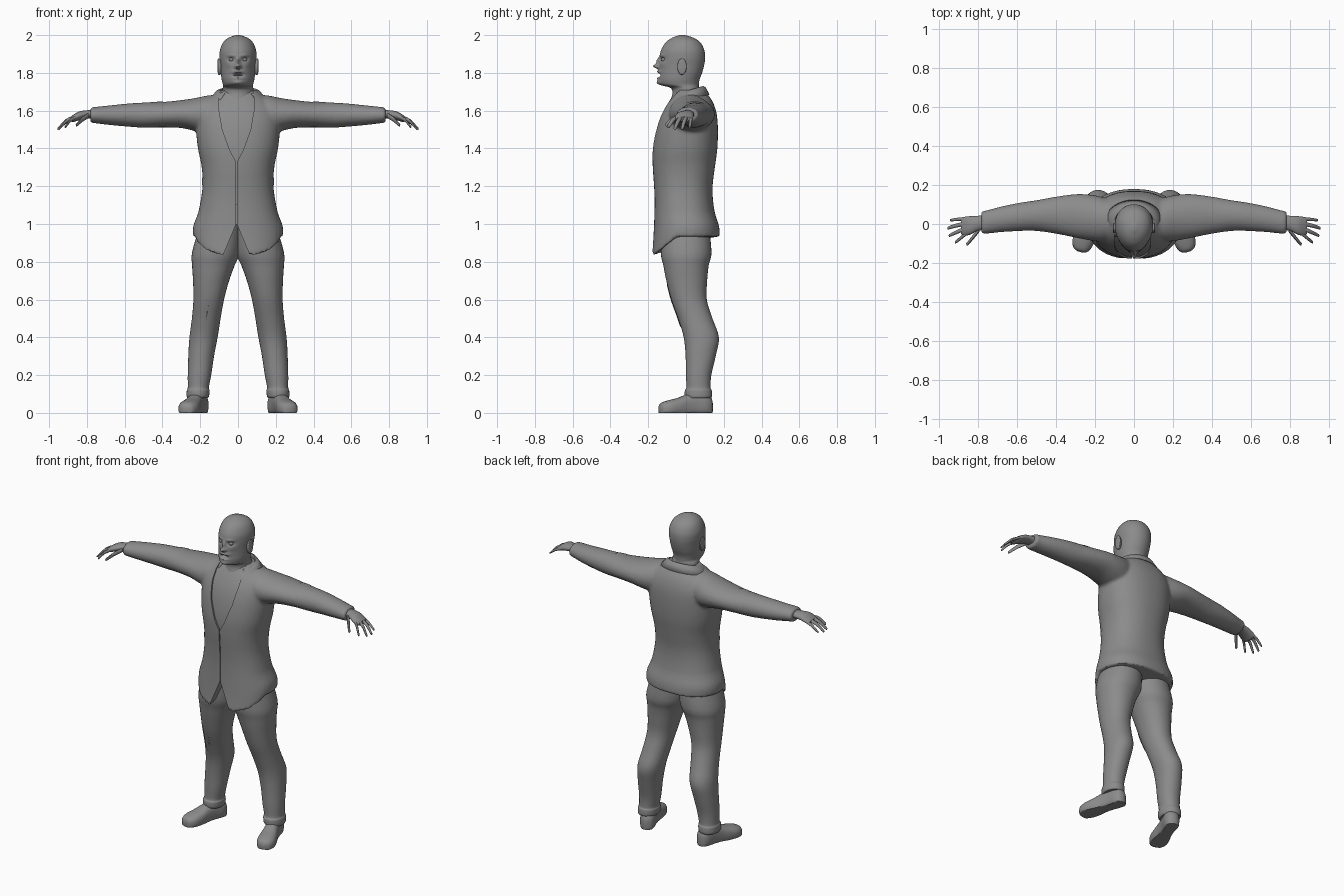
import bpy, bmesh, math
from mathutils import Matrix

if "Cube" in bpy.data.objects:
    bpy.data.objects.remove(bpy.data.objects["Cube"])

grey = bpy.data.materials.new("plain_grey")
grey.use_nodes = True
grey.diffuse_color = (0.26, 0.26, 0.26, 1)
grey.node_tree.nodes["Principled BSDF"].inputs["Base Color"].default_value = grey.diffuse_color


def finish(name, bm):
    """Turn a bmesh into a smooth shaded object."""
    bmesh.ops.recalc_face_normals(bm, faces=bm.faces)
    mesh = bpy.data.meshes.new(name)
    bm.to_mesh(mesh)
    bm.free()
    mesh.materials.append(grey)
    obj = bpy.data.objects.new(name, mesh)
    bpy.context.collection.objects.link(obj)
    shade(obj)
    return obj


def shade(obj):
    bpy.ops.object.select_all(action='DESELECT')
    obj.select_set(True)
    bpy.context.view_layer.objects.active = obj
    bpy.ops.object.shade_smooth_by_angle(angle=math.radians(40))


def spline(rings, steps):
    """Smooth interpolation between the key rings."""
    out = []
    for i in range(len(rings) - 1):
        a, b, c, d = (rings[max(0, min(len(rings) - 1, i + k))] for k in (-1, 0, 1, 2))
        for s in range(steps):
            t = s / steps
            out.append([0.5 * (2*q + (r - p)*t + (2*p - 5*q + 4*r - w)*t*t + (3*q - p - 3*r + w)*t**3)
                        for p, q, r, w in zip(a, b, c, d)])
    return out + [list(rings[-1])]


def loft(name, axis, rings, n=32, steps=4, power=1.0, egg=0.0, caps=True, shape=None, mirror=False):
    """Skin rings (t, u0, u1, v0, v1) along an axis; u, v are the other two axes in order."""
    bm = bmesh.new()
    rows = []
    place = {'x': lambda t, u, v: (t, u, v), 'y': lambda t, u, v: (u, t, v),
             'z': lambda t, u, v: (u, v, t)}[axis]
    for t, u0, u1, v0, v1 in spline(rings, steps):
        row = []
        for k in range(n):
            c, s = math.cos(k * math.tau / n), math.sin(k * math.tau / n)
            c = math.copysign(abs(c) ** power, c) * (1 + egg * s)
            s = math.copysign(abs(s) ** power, s)
            p = place(t, (u0 + u1 + (u1 - u0) * c) / 2, (v0 + v1 + (v1 - v0) * s) / 2)
            row.append(bm.verts.new(shape(*p) if shape else p))
        rows.append(row)
    for a, b in zip(rows, rows[1:]):
        for k in range(n):
            bm.faces.new((a[k], a[(k + 1) % n], b[(k + 1) % n], b[k]))
    for row in ((rows[0], rows[-1]) if caps else (rows[0],)):
        mid = bm.verts.new(sum((v.co for v in row), row[0].co * 0) / n)
        for k in range(n):
            bm.faces.new((row[k], row[(k + 1) % n], mid))
    obj = finish(name, bm)
    if mirror:
        add_mirror(obj)
    return obj


def add_mirror(obj):
    obj.modifiers.new("mirror", 'MIRROR').use_mirror_merge = False


# Head and neck, with the face pushed in and out by soft bumps: x, z, width, height, push
BUMPS = [(0, 1.835, .013, .012, .03), (0, 1.862, .01, .02, .016), (.012, 1.832, .008, .008, .008),
         (.036, 1.872, .017, .011, -.013), (.034, 1.892, .022, .008, .006), (.05, 1.845, .02, .018, .004),
         (0, 1.806, .03, .008, .01), (0, 1.787, .02, .007, -.028), (0, 1.771, .022, .007, .006),
         (0, 1.748, .03, .014, .012)]


def face(x, y, z):
    if y < -.03:
        for bx, bz, w, h, push in BUMPS:
            y -= push * math.exp(-((abs(x) - bx) / w) ** 2 - ((z - bz) / h) ** 2)
    return x, y, z


def head_ring(z, half, front, back):
    return (z, -half, half, front, back)


loft("head", 'z', [head_ring(*r) for r in (
    (1.58, .11, -.11, .1), (1.66, .092, -.08, .085), (1.70, .084, -.072, .072), (1.722, .08, -.085, .068),
    (1.738, .08, -.135, .068), (1.765, .086, -.146, .072), (1.80, .09, -.144, .085),
    (1.84, .093, -.142, .096), (1.88, .097, -.139, .101), (1.92, .095, -.132, .097),
    (1.96, .079, -.108, .077), (1.985, .052, -.075, .042), (2.0, .012, -.035, -.005))],
    n=128, steps=8, egg=.1, shape=face)
loft("ear", 'x', [(.08, -.035, -.01, 1.8, 1.86), (.095, -.045, 0, 1.79, 1.872),
                  (.105, -.045, .003, 1.792, 1.876), (.108, -.035, -.005, 1.81, 1.865)], n=20, mirror=True)
loft("eye", 'y', [(-.131, .033, .037, 1.868, 1.872), (-.128, .026, .044, 1.863, 1.878),
                  (-.115, .022, .048, 1.858, 1.882)], n=16, mirror=True)

# Jacket: body and sleeves fused into one smooth skin
TORSO = [(.83, .238, -.182, .18), (.94, .236, -.172, .174), (1.1, .202, -.166, .146), (1.2, .188, -.169, .141),
         (1.3, .192, -.176, .153), (1.4, .212, -.176, .166), (1.5, .222, -.161, .169),
         (1.58, .22, -.136, .163), (1.64, .185, -.105, .145), (1.68, .135, -.078, .12), (1.71, .095, -.06, .09)]


def hem(x, y, z):
    low = .935 - .1 * max(0, min(1, (-.05 - y) / .12))
    return (x, y, z if z > 1.05 else low + (z - .83) * (1.05 - low) / .22)


jacket = loft("jacket", 'z', [head_ring(*r) for r in TORSO], n=64, power=.88, shape=hem)
sleeves = loft("sleeves", 'x', [
    (.08, -.06, .11, 1.52, 1.68), (.15, -.09, .135, 1.48, 1.682), (.22, -.085, .15, 1.49, 1.668),
    (.3, -.07, .153, 1.508, 1.656), (.4, -.05, .14, 1.512, 1.646), (.5, -.036, .122, 1.51, 1.643),
    (.58, -.036, .11, 1.515, 1.638), (.68, -.042, .09, 1.524, 1.628), (.755, -.05, .07, 1.533, 1.62),
    (.782, -.05, .068, 1.535, 1.618)], mirror=True)
bpy.ops.object.convert(target='MESH')
jacket.select_set(True)
bpy.context.view_layer.objects.active = jacket
bpy.ops.object.join()
remesh = jacket.modifiers.new("fuse", 'REMESH')
remesh.mode = 'VOXEL'
remesh.voxel_size = .009
soften = jacket.modifiers.new("soften", 'SMOOTH')
soften.iterations = 6

# Front opening: lapel V, closing seam and hem notch cut in one go
bm = bmesh.new()
side = [(.075, 1.8), (.093, 1.66), (.092, 1.6), (.075, 1.5), (.035, 1.39), (.003, 1.33), (.002, 1.0), (.085, .8)]
outline = [(x - .008, z) for x, z in side] + [(-x - .008, z) for x, z in reversed(side)]
front = bm.faces.new([bm.verts.new((x, -.4, z)) for x, z in outline])
solid = bmesh.ops.extrude_face_region(bm, geom=[front])
bmesh.ops.translate(bm, vec=(0, .37, 0), verts=[v for v in solid["geom"] if isinstance(v, bmesh.types.BMVert)])
cutter = finish("front_opening_cutter", bm)
cut = jacket.modifiers.new("opening", 'BOOLEAN')
cut.object = cutter
cut.solver = 'EXACT'
bpy.ops.object.select_all(action='DESELECT')
jacket.select_set(True)
bpy.context.view_layer.objects.active = jacket
bpy.ops.object.convert(target='MESH')
shade(jacket)
bpy.data.objects.remove(cutter)

# Shirt seen in the opening
loft("shirt", 'z', [(z, -h + .012, h - .012, f + .01, b - .015) for z, h, f, b in TORSO[2:]], n=64, power=.88)

# Folded collar around the neck
bm = bmesh.new()
rows = []
for k in range(41):
    a = math.radians(-48 + k * 276 / 40)
    c, s = math.cos(a), math.sin(a)
    rows.append([bm.verts.new((c * rx, .012 + s * ry, z + .022 * s)) for rx, ry, z in
                 ((.09, .07, 1.685), (.098, .078, 1.708), (.115, .092, 1.702), (.15, .112, 1.664))])
for a, b in zip(rows, rows[1:]):
    for i in range(3):
        bm.faces.new((a[i], b[i], b[i + 1], a[i + 1]))
collar = finish("collar", bm)
collar.modifiers.new("thickness", 'SOLIDIFY').thickness = .008

# Trousers with a turned cuff
trousers = loft("trousers", 'z', [
    (.078, .16, .268, .002, .132), (.09, .153, .272, -.006, .138), (.12, .151, .271, -.006, .136),
    (.135, .154, .266, .002, .13), (.2, .142, .266, 0, .134), (.3, .127, .263, -.002, .157),
    (.4, .108, .257, -.012, .174), (.5, .092, .244, -.042, .14), (.6, .074, .236, -.078, .11),
    (.7, .047, .238, -.104, .112), (.78, .018, .243, -.12, .12), (.85, -.01, .243, -.134, .135),
    (1.0, -.02, .2, -.135, .12)], n=40, power=.95, mirror=True)

# Shoes, toes turned out
shoe = loft("shoe", 'y', [
    (-.15, -.012, .012, .005, .03), (-.138, -.038, .038, -.015, .052), (-.1, -.054, .054, -.02, .066),
    (-.05, -.052, .052, -.02, .078), (0, -.044, .044, -.02, .096), (.05, -.042, .042, -.02, .11),
    (.1, -.045, .045, -.02, .108), (.132, -.035, .035, -.02, .09), (.146, -.012, .012, .0, .06)],
    power=.8, shape=lambda x, y, z: (x, y, max(z, 0)))
shoe.data.transform(Matrix.Translation((.232, 0, 0)) @ Matrix.Rotation(math.radians(18), 4, 'Z'))
add_mirror(shoe)

# Hands: palm and five fingers
loft("palm", 'x', [(.76, -.03, .045, 1.555, 1.605), (.8, -.035, .042, 1.558, 1.602),
                   (.84, -.055, .04, 1.55, 1.596), (.872, -.06, .036, 1.54, 1.578),
                   (.885, -.05, .03, 1.545, 1.568)], n=24, mirror=True)


def finger(name, knuckle, bend, tip, r):
    keys = [(knuckle, r), (bend, r * .95), (tip, r * .7)]
    rings = [(x, y - q, y + q, z - q, z + q) for (x, y, z), q in keys]
    x, y, z = tip
    rings.append((x + r * .5, y - .002, y + .002, z - .004, z))
    loft(name, 'x', rings, n=12, mirror=True)


finger("index_finger", (.855, -.045, 1.565), (.885, -.07, 1.55), (.912, -.092, 1.516), .011)
finger("middle_finger", (.86, -.022, 1.567), (.905, -.04, 1.548), (.943, -.058, 1.508), .011)
finger("ring_finger", (.86, .003, 1.566), (.91, -.008, 1.546), (.95, -.02, 1.507), .011)
finger("little_finger", (.86, .026, 1.562), (.9, .024, 1.545), (.938, .02, 1.515), .009)
finger("thumb", (.79, -.025, 1.575), (.822, -.065, 1.555), (.852, -.1, 1.527), .014)


# Sewn patches and pocket flaps hugging the cloth
def patch(name, target, axis, t, u, v, ru, rv, slant=0):
    scales = (.02, .25, .5, .75, 1)
    obj = loft(name, axis, [(t, u - ru * s, u + ru * s, v - rv * s, v + rv * s) for s in scales],
               n=32, steps=2, caps=False, power=.8)
    if slant:
        for vert in obj.data.vertices:
            vert.co.x += slant * (vert.co.z - v)
    wrap = obj.modifiers.new("hug", 'SHRINKWRAP')
    wrap.target = target
    wrap.wrap_method = 'NEAREST_SURFACEPOINT'
    wrap.wrap_mode = 'ABOVE_SURFACE'
    wrap.offset = .003


patch("knee_patch", trousers, 'y', -.08, -.16, .56, .045, .125, .25)
for s, word in ((1, "left"), (-1, "right")):
    patch(word + "_elbow_patch", jacket, 'z', 1.65, s * .43, .05, .035, .05)
    patch(word + "_pocket_flap", jacket, 'x', s * .19, -.065, 1.225, .045, .02)
